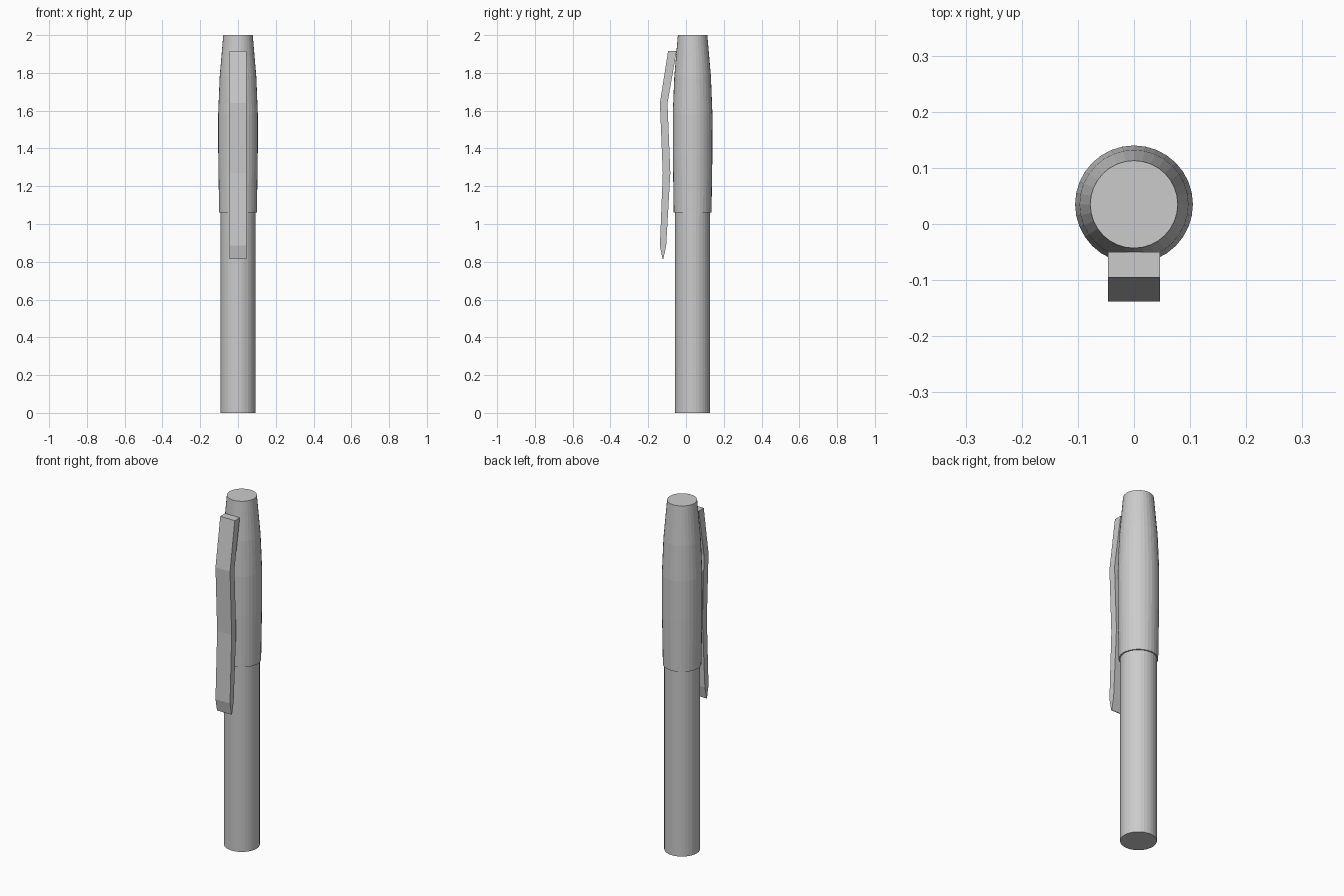
import bpy, bmesh, math

if "Cube" in bpy.data.objects:
    bpy.data.objects.remove(bpy.data.objects["Cube"])

AXIS_Y = 0.035   # the barrel sits slightly behind the origin to balance the clip
SIDES = 32


def new_object(name, bm):
    bmesh.ops.recalc_face_normals(bm, faces=bm.faces[:])
    mesh = bpy.data.meshes.new(name)
    bm.to_mesh(mesh)
    bm.free()
    obj = bpy.data.objects.new(name, mesh)
    bpy.context.collection.objects.link(obj)
    return obj


def lathe(name, profile):
    """Revolve (radius, z) points around the pen axis and close both ends."""
    bm = bmesh.new()
    rings = []
    for r, z in profile:
        rings.append([bm.verts.new((r * math.cos(2 * math.pi * i / SIDES),
                                    AXIS_Y + r * math.sin(2 * math.pi * i / SIDES), z))
                      for i in range(SIDES)])
    for a, b in zip(rings, rings[1:]):
        for i in range(SIDES):
            j = (i + 1) % SIDES
            bm.faces.new((a[i], a[j], b[j], b[i]))
    bm.faces.new(rings[0])
    bm.faces.new(rings[-1])
    return new_object(name, bm)


def bent_strip(name, sections, half_width):
    """Strip of box sections, each (outer y, inner y, z)."""
    bm = bmesh.new()
    loops = [[bm.verts.new(p) for p in ((-half_width, yo, z), (half_width, yo, z),
                                        (half_width, yi, z), (-half_width, yi, z))]
             for yo, yi, z in sections]
    for a, b in zip(loops, loops[1:]):
        for i in range(4):
            j = (i + 1) % 4
            bm.faces.new((a[i], a[j], b[j], b[i]))
    bm.faces.new(loops[0])
    bm.faces.new(loops[-1])
    return new_object(name, bm)


# Straight barrel
lathe("barrel", [(0.093, 0.0), (0.093, 1.08)])

# Cap, tapering towards a flat top
lathe("cap", [(0.100, 1.06), (0.1045, 1.35), (0.105, 1.58),
              (0.097, 1.78), (0.078, 2.0)])

# Pocket clip, bent, with a bevelled tip
bent_strip("clip", [(-0.124, -0.120, 0.815), (-0.138, -0.105, 0.885),
                    (-0.123, -0.083, 1.27), (-0.138, -0.098, 1.64),
                    (-0.095, -0.050, 1.915)], 0.046)
